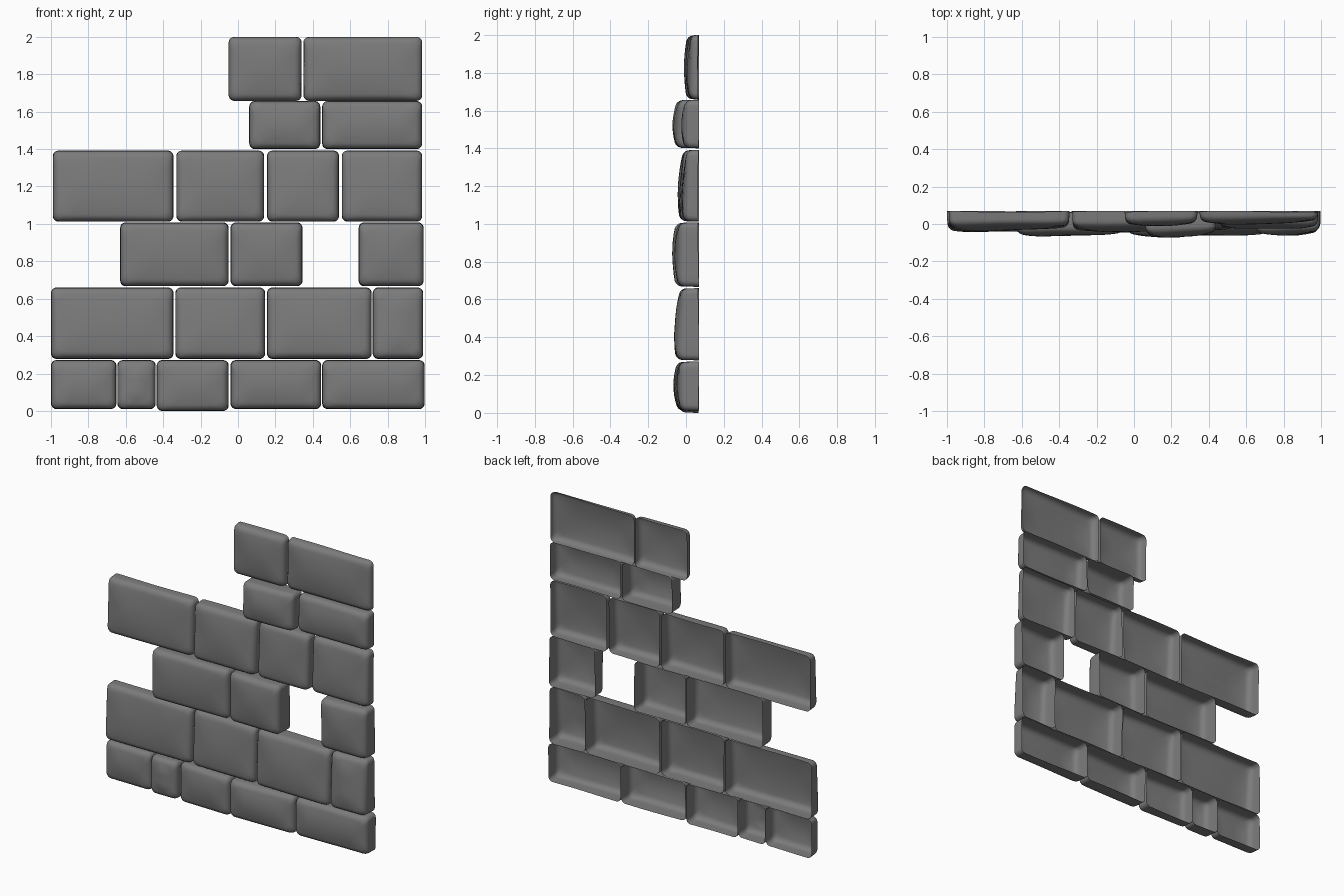
import bpy, bmesh, random
from math import sin, cos, pi

if "Cube" in bpy.data.objects:
    bpy.data.objects.remove(bpy.data.objects["Cube"])

random.seed(4)
BACK = 0.07

# Each course: bottom z, top z, lean, stones as (left x, right x, front y)
COURSES = [
    (0.01, 0.272, 0.0, [(-1, -.65, -.042), (-.645, -.44, -.06), (-.435, -.05, -.047),
                        (-.04, .445, -.062), (.45, .998, -.052)]),
    (0.278, 0.66, 0.012, [(-1, -.345, -.04), (-.335, .145, -.045), (.155, .715, -.058),
                          (.72, .99, -.055)]),
    (0.667, 1.008, 0.0, [(-.63, -.05, -.064), (-.04, .345, -.07), (.645, .993, -.058)]),
    (1.012, 1.392, 0.012, [(-.99, -.345, -.032), (-.33, .14, -.04), (.155, .54, -.035),
                           (.555, .985, -.022)]),
    (1.4, 1.657, 0.004, [(.06, .44, -.066), (.45, .985, -.025)]),
    (1.658, 2.0, 0.004, [(-.05, .34, -.01), (.35, .985, .002)]),
]

STONE = bpy.data.materials.new("stone_grey")
STONE.diffuse_color = (.2, .2, .2, 1)
STONE.use_nodes = True
STONE.node_tree.nodes["Principled BSDF"].inputs["Base Color"].default_value = STONE.diffuse_color


def rounded_rect(hx, hz, r, corner=5, edge=8):
    """Closed outline of a rounded rectangle, with subdivided straight edges."""
    r = min(r, hx * .95, hz * .95)
    centres = [(hx - r, hz - r), (r - hx, hz - r), (r - hx, r - hz), (hx - r, r - hz)]
    arcs = []
    for k, (cx, cz) in enumerate(centres):
        arcs.append([(cx + r * cos((k + i / corner) * pi / 2),
                      cz + r * sin((k + i / corner) * pi / 2)) for i in range(corner + 1)])
    pts = []
    for k in range(4):
        (ax, az), (bx, bz) = arcs[k][-1], arcs[(k + 1) % 4][0]
        pts += arcs[k]
        pts += [(ax + (bx - ax) * i / edge, az + (bz - az) * i / edge) for i in range(1, edge)]
    return pts


def stone(name, x0, x1, z0, z1, front, lean):
    """Pillow-shaped stone shell, open at the back."""
    hx, hz = (x1 - x0) / 2, (z1 - z0) / 2
    depth = BACK - front
    edge_r = min(.042, depth * .6)
    dome = .012
    lean_x = random.uniform(-.008, .008)
    phase = random.uniform(0, 6)
    # (inset, depth from the back): side wall, rounded front edge, gentle dome
    profile = [(0, 0), (.001, (depth - edge_r - dome) * .6)]
    for i in range(7):
        a = i / 6 * pi / 2 * .93
        profile.append((.002 + edge_r * (1 - cos(a)), depth - dome - edge_r * (1 - sin(a))))
    start = profile[-1][0]
    short = min(hx, hz)
    for f in (.2, .45, .7, .9):
        profile.append((start + (short - start) * f, depth - dome * (1 - f) ** 2))

    bm = bmesh.new()
    rings = []
    for inset, d in profile:
        ring = []
        for px, pz in rounded_rect(hx - inset, hz - inset, .03 + inset * .35):
            u, v = px / hx, pz / hz
            y = BACK - d + (d / depth) * (lean * v + lean_x * u
                                         + .003 * sin(9 * px + 7 * pz + phase))
            # Uneven rim at the back
            y -= (1 - d / depth) * .004 * (1 + sin(8 * px + 5 * pz + phase))
            ring.append(bm.verts.new((px, y, pz)))
        rings.append(ring)
    n = len(rings[0])
    for a, b in zip(rings, rings[1:]):
        for i in range(n):
            bm.faces.new((a[i], a[(i + 1) % n], b[(i + 1) % n], b[i]))
    bm.faces.new(rings[-1])
    bmesh.ops.recalc_face_normals(bm, faces=bm.faces)
    # Outer faces must look towards the front
    bm.faces.ensure_lookup_table()
    if bm.faces[-1].normal.y > 0:
        bmesh.ops.reverse_faces(bm, faces=bm.faces)
    me = bpy.data.meshes.new(name)
    bm.to_mesh(me)
    bm.free()
    me.materials.append(STONE)
    for p in me.polygons:
        p.use_smooth = True
    ob = bpy.data.objects.new(name, me)
    ob.location = ((x0 + x1) / 2, 0, (z0 + z1) / 2)
    bpy.context.collection.objects.link(ob)


# Lay the wall; one foundation stone reaches the ground
for r, (z0, z1, lean, stones) in enumerate(COURSES, 1):
    for s, (x0, x1, front) in enumerate(stones, 1):
        low = 0.0 if (r, s) == (1, 3) else z0
        stone(f"wall_stone_row{r}_{s}", x0, x1, low, z1, front, lean)
